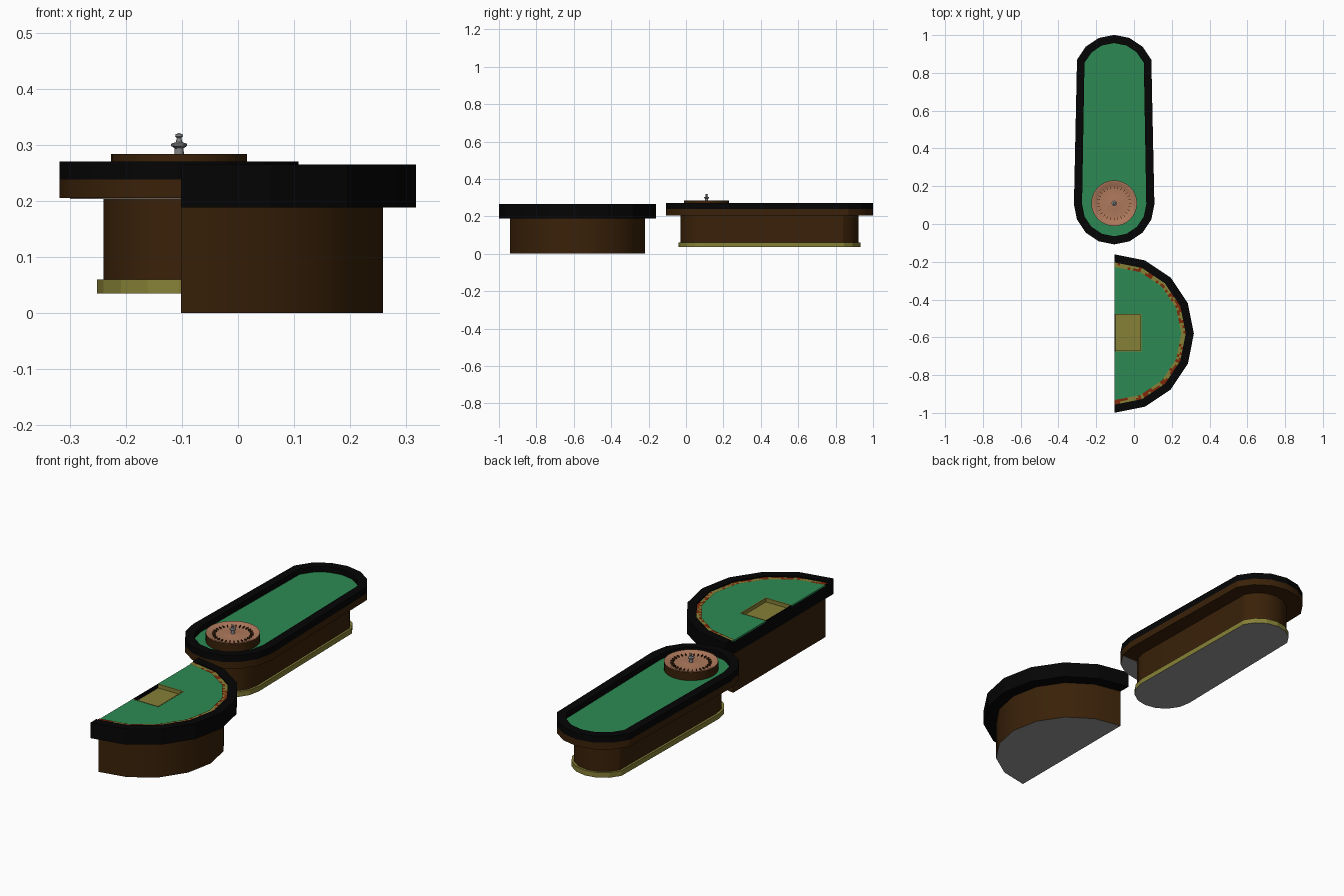
import bpy, bmesh, math, random
from mathutils import Matrix

if "Cube" in bpy.data.objects:
    bpy.data.objects.remove(bpy.data.objects["Cube"])

random.seed(4)


def material(name, r, g, b):
    m = bpy.data.materials.new(name)
    m.diffuse_color = tuple((c / 255) ** 2.2 for c in (r, g, b)) + (1,)
    m.use_nodes = True
    m.node_tree.nodes["Principled BSDF"].inputs["Base Color"].default_value = m.diffuse_color
    return m


BLACK = material("black padding", 13, 13, 13)
BROWN = material("dark wood", 60, 38, 17)
GREEN = material("green felt", 48, 137, 84)
OLIVE = material("olive brass", 133, 127, 57)
TAN = material("light wood", 172, 120, 92)
RED = material("red trim", 125, 45, 18)
GREY = material("plain grey underside", 150, 150, 150)
METAL = material("spindle metal", 130, 130, 132)


def finish(name, bm, mats, smooth=False):
    bmesh.ops.recalc_face_normals(bm, faces=bm.faces)
    mesh = bpy.data.meshes.new(name)
    bm.to_mesh(mesh)
    bm.free()
    ob = bpy.data.objects.new(name, mesh)
    bpy.context.collection.objects.link(ob)
    for m in mats:
        mesh.materials.append(m)
    if smooth:
        bpy.ops.object.select_all(action='DESELECT')
        ob.select_set(True)
        bpy.context.view_layer.objects.active = ob
        bpy.ops.object.shade_smooth_by_angle(angle=math.radians(30))
    return ob


def prism(name, pts, z0, z1, mat, under=None, smooth=False):
    """Extruded outline, with an optional other colour below."""
    bm = bmesh.new()
    low = [bm.verts.new((x, y, z0)) for x, y in pts]
    high = [bm.verts.new((x, y, z1)) for x, y in pts]
    n = len(pts)
    bm.faces.new(high)
    bottom = bm.faces.new(low)
    for i in range(n):
        j = (i + 1) % n
        bm.faces.new((low[i], low[j], high[j], high[i]))
    if under:
        bottom.material_index = 1
    return finish(name, bm, [mat, under] if under else [mat], smooth)


def ring(name, outer, inner, z0, z1, mat):
    """Closed band between two matching outlines."""
    bm = bmesh.new()
    loops = [[bm.verts.new((x, y, z)) for x, y in pts]
             for pts, z in ((outer, z0), (outer, z1), (inner, z1), (inner, z0))]
    n = len(outer)
    for k in range(4):
        a, b = loops[k], loops[(k + 1) % 4]
        for i in range(n):
            j = (i + 1) % n
            bm.faces.new((a[i], a[j], b[j], b[i]))
    return finish(name, bm, [mat])


def lathe(name, profile, x, y, mats, steps=32, smooth=True, rule=None):
    """Profile of (radius, z) spun around a vertical axis."""
    bm = bmesh.new()
    vs = [bm.verts.new((x + r, y, z)) for r, z in profile]
    es = [bm.edges.new(p) for p in zip(vs, vs[1:])]
    bmesh.ops.spin(bm, geom=vs + es, cent=(x, y, 0), axis=(0, 0, 1),
                   angle=math.tau, steps=steps, use_duplicate=False)
    bmesh.ops.remove_doubles(bm, verts=bm.verts, dist=1e-5)
    if rule:
        for f in bm.faces:
            f.material_index = rule(f.calc_center_median())
    return finish(name, bm, mats, smooth)


def box(name, x0, x1, y0, y1, z0, z1, mat):
    return prism(name, [(x0, y0), (x1, y0), (x1, y1), (x0, y1)], z0, z1, mat)


def arc(cx, cy, r, first, last, step=22.5):
    return [(cx + r * math.cos(math.radians(i * step)),
             cy + r * math.sin(math.radians(i * step))) for i in range(first, last + 1)]


# ---------- long wheel table ----------
WX, WY0, WY1 = -0.105, 0.105, 0.788


def oblong(r):
    # the far end leaves out its two widest corners, so the sides taper
    return arc(WX, WY1, r, 1, 7) + arc(WX, WY0, r, 8, 16)


prism("wheel_table_base", oblong(0.146), 0.035, 0.06, OLIVE, GREY)
prism("wheel_table_pedestal", oblong(0.135), 0.06, 0.205, BROWN, smooth=True)
prism("wheel_table_skirt", oblong(0.213), 0.205, 0.238, BROWN, smooth=True)
prism("wheel_table_end_underside", arc(WX, WY0, 0.21, 9, 15), 0.2035, 0.206, GREY)
ring("wheel_table_rim", oblong(0.213), oblong(0.17), 0.238, 0.27, BLACK)
prism("wheel_table_felt", oblong(0.172), 0.237, 0.243, GREEN)

# wheel: dark outer wall, light dished inside
WC = (WX, 0.11)
lathe("wheel_bowl", [(0, 0.243), (0.121, 0.243), (0.121, 0.284), (0.112, 0.284),
                     (0.098, 0.276), (0.075, 0.272), (0.03, 0.278), (0, 0.28)],
      *WC, [BROWN, TAN],
      rule=lambda c: int(math.hypot(c.x - WC[0], c.y - WC[1]) < 0.118 and c.z > 0.25))

# thin pocket dividers around the wheel
bm = bmesh.new()
for i in range(28):
    a = math.tau * i / 28
    bmesh.ops.create_cube(bm, size=1, matrix=Matrix.Translation((*WC, 0.2765))
                          @ Matrix.Rotation(a, 4, 'Z')
                          @ Matrix.Translation((0.085, 0, 0))
                          @ Matrix.Diagonal((0.014, 0.0025, 0.009, 1)))
finish("wheel_dividers", bm, [BROWN])

lathe("wheel_spindle", [(0, 0.276), (0.009, 0.276), (0.008, 0.294), (0.014, 0.298),
                        (0.014, 0.302), (0.006, 0.305), (0.004, 0.312),
                        (0.007, 0.315), (0.006, 0.319), (0, 0.321)],
      *WC, [METAL], steps=12)

# ---------- half-round card table ----------
CX, CY = -0.102, -0.58
TX, T0, T1 = 0.04, -0.676, -0.476      # chip tray opening


def half(r):
    return arc(CX, CY, r, -4, 4)


def notched(r):
    return half(r) + [(CX, T1), (TX, T1), (TX, T0), (CX, T0)]


prism("card_table_body", half(0.36), 0, 0.188, BROWN, GREY, smooth=True)
prism("card_table_slab", notched(0.419), 0.188, 0.25, BLACK)
prism("card_table_felt", notched(0.36), 0.249, 0.256, GREEN)
prism("card_table_rim", half(0.419) + half(0.376)[::-1], 0.249, 0.265, BLACK)

# chip tray sunk into the straight edge
box("chip_tray_floor", CX + 0.003, TX, T0, T1, 0.188, 0.238, OLIVE)
box("chip_tray_back", TX - 0.005, TX, T0, T1, 0.237, 0.257, OLIVE)
box("chip_tray_side_left", CX + 0.003, TX, T0, T0 + 0.005, 0.237, 0.257, OLIVE)
box("chip_tray_side_right", CX + 0.003, TX, T1 - 0.005, T1, 0.237, 0.257, OLIVE)
box("chip_tray_lip", CX, CX + 0.004, T0, T1, 0.188, 0.256, BLACK)


# speckled trim between felt and rim, cut into short pieces
def divided(pts, n):
    out = [pts[0]]
    for (x0, y0), (x1, y1) in zip(pts, pts[1:]):
        out += [(x0 + (x1 - x0) * k / n, y0 + (y1 - y0) * k / n) for k in range(1, n + 1)]
    return out


bm = bmesh.new()
rails = [[bm.verts.new((x, y, 0.259)) for x, y in divided(half(r), 10)]
         for r in (0.352, 0.365, 0.378)]
for a, b in zip(rails, rails[1:]):
    for i in range(len(a) - 1):
        f = bm.faces.new((a[i], b[i], b[i + 1], a[i + 1]))
        f.material_index = int(random.random() < 0.4)
bmesh.ops.solidify(bm, geom=bm.faces[:], thickness=0.006)
finish("card_table_trim", bm, [OLIVE, RED])
